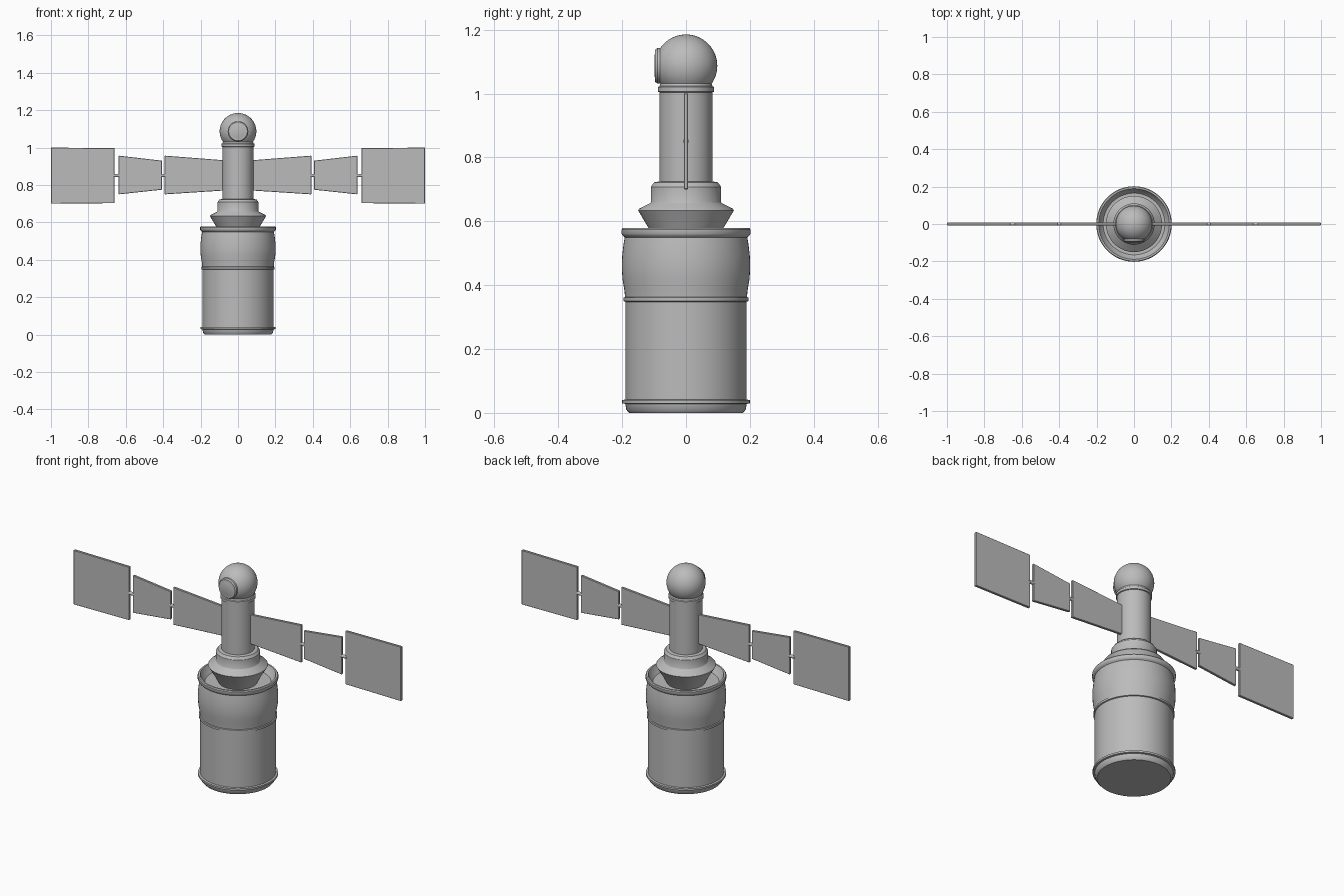
import bpy, bmesh, math
from mathutils import Matrix

cube = bpy.data.objects.get("Cube")
if cube:
    bpy.data.objects.remove(cube, do_unlink=True)

grey = bpy.data.materials.new("satellite grey")
grey.use_nodes = True
COLOR = (0.5, 0.5, 0.5, 1)
grey.diffuse_color = COLOR
grey.node_tree.nodes["Principled BSDF"].inputs["Base Color"].default_value = COLOR


def finish(bm, name, smooth=True):
    bmesh.ops.recalc_face_normals(bm, faces=bm.faces[:])
    mesh = bpy.data.meshes.new(name)
    bm.to_mesh(mesh)
    bm.free()
    obj = bpy.data.objects.new(name, mesh)
    bpy.context.collection.objects.link(obj)
    mesh.materials.append(grey)
    if smooth:
        bpy.ops.object.select_all(action="DESELECT")
        obj.select_set(True)
        bpy.context.view_layer.objects.active = obj
        bpy.ops.object.shade_smooth_by_angle(angle=math.radians(35))
    return obj


def lathe(name, profile, matrix=Matrix(), sides=64):
    """Revolve (radius, height) points about z; radius 0 closes an end."""
    bm = bmesh.new()
    verts = [bm.verts.new((r, 0, z)) for r, z in profile]
    edges = [bm.edges.new(pair) for pair in zip(verts, verts[1:])]
    bmesh.ops.spin(bm, geom=verts + edges, cent=(0, 0, 0), axis=(0, 0, 1),
                   angle=math.tau, steps=sides, use_duplicate=False)
    bmesh.ops.remove_doubles(bm, verts=bm.verts[:], dist=0.0002)
    bmesh.ops.transform(bm, matrix=matrix, verts=bm.verts[:])
    return finish(bm, name)


# Main drum: base lip, bulging upper section and open funnel rim
lathe("drum", [
    (0, 0), (.178, 0), (.187, .01), (.19, .028), (.2, .03), (.2, .04), (.19, .042),
    (.19, .348), (.196, .35), (.196, .361), (.191, .363), (.193, .385), (.199, .42),
    (.201, .455), (.2, .49), (.196, .525), (.192, .55), (.198, .555), (.202, .561),
    (.202, .574), (.198, .579), (.189, .579), (.178, .555), (.165, .54), (0, .54)])

# Flared collar, stepped base and column
lathe("collar", [
    (0, .535), (.095, .535), (.118, .58), (.15, .634), (.146, .64), (.112, .657),
    (.11, .66), (.11, .708), (.1, .722), (.083, .725), (.083, 1.004), (.088, 1.006),
    (.088, 1.02), (.083, 1.023), (.08, 1.032), (0, 1.032)])

# Ball head
bm = bmesh.new()
bmesh.ops.create_uvsphere(bm, u_segments=48, v_segments=32, radius=.098,
                          matrix=Matrix.Translation((0, 0, 1.087)))
finish(bm, "head")

# Lens on the front of the head
lathe("lens", [(.055, .06), (.055, .09), (.05, .097), (.038, .097), (.034, .0985), (0, .0985)],
      Matrix.Translation((0, 0, 1.087)) @ Matrix.Rotation(math.pi / 2, 4, "X"), 40)


def panel(name, side, x0, x1, inner, outer, half=.007):
    """Thin tapered plate; inner and outer are (bottom, top) heights."""
    bm = bmesh.new()
    corners = [(x0, inner[0]), (x1, outer[0]), (x1, outer[1]), (x0, inner[1])]
    face = bm.faces.new([bm.verts.new((side * x, -half, z)) for x, z in corners])
    moved = bmesh.ops.extrude_face_region(bm, geom=[face])["geom"]
    bmesh.ops.translate(bm, vec=(0, 2 * half, 0),
                        verts=[v for v in moved if isinstance(v, bmesh.types.BMVert)])
    bmesh.ops.recalc_face_normals(bm, faces=bm.faces[:])
    bmesh.ops.bevel(bm, geom=bm.edges[:], offset=.002, segments=1, affect="EDGES")
    finish(bm, name, smooth=False)


# Solar wings: three plates joined by short pins on each side
for word, side in (("left", 1), ("right", -1)):
    panel(word + "_inner_panel", side, .07, .392, (.771, .932), (.75, .957))
    panel(word + "_middle_panel", side, .406, .638, (.775, .93), (.75, .957))
    panel(word + "_outer_panel", side, .66, 1, (.703, .997), (.7, 1))
    for part, x0, x1 in (("inner", .385, .412), ("outer", .63, .667)):
        lathe(f"{word}_{part}_pin", [(0, x0), (.009, x0), (.009, x1), (0, x1)],
              Matrix.Translation((0, 0, .851)) @ Matrix.Rotation(side * math.pi / 2, 4, "Y"), 16)
